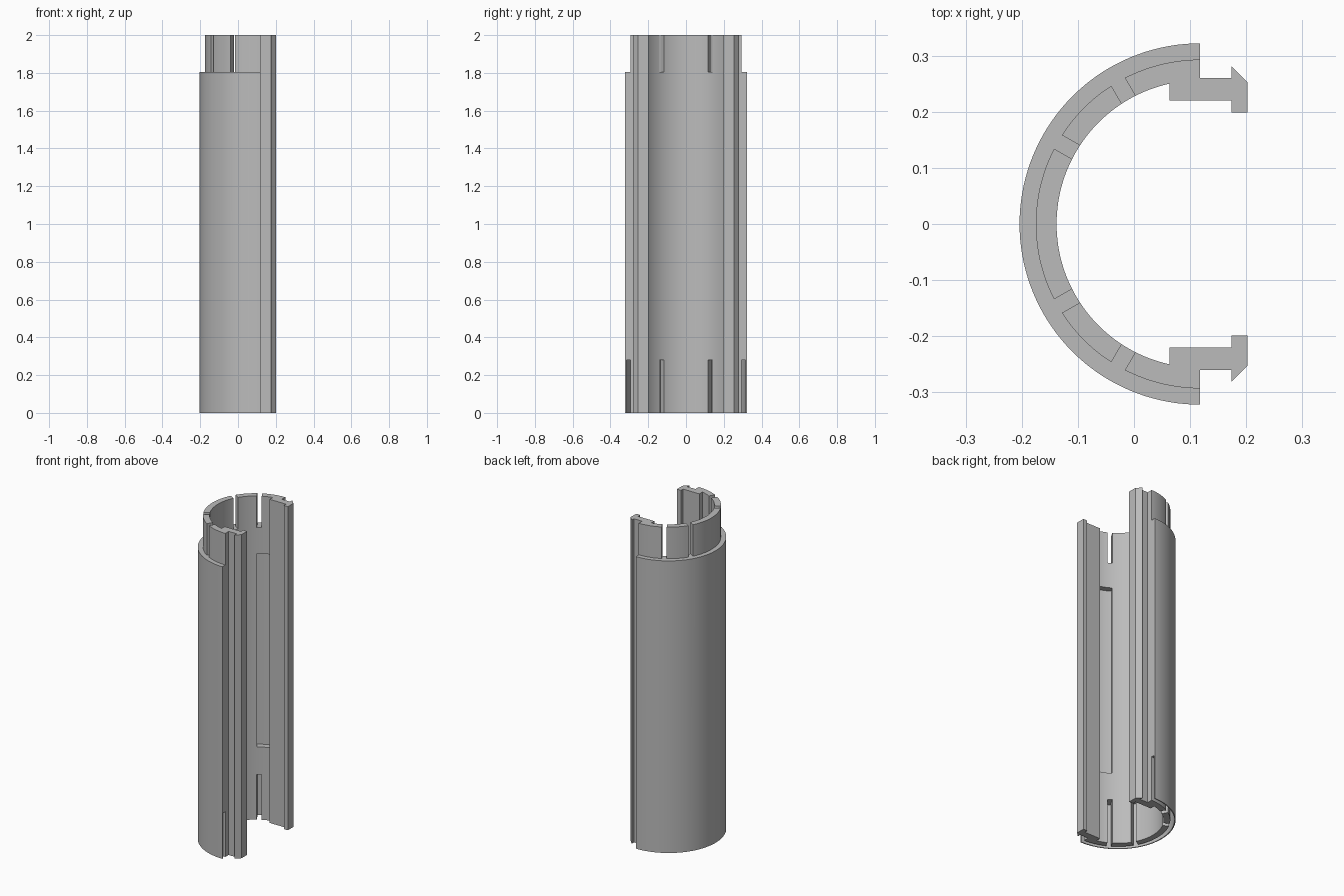
import bpy, bmesh, math

if "Cube" in bpy.data.objects:
    bpy.data.objects.remove(bpy.data.objects["Cube"])

CX = 0.118                 # centre of the arcs
R_OUT, R_MID, R_IN = 0.322, 0.293, 0.256


def arc(r, a0, a1, n=72):
    """Points on an arc around (CX, 0), angles in degrees."""
    pts = []
    for i in range(n + 1):
        a = math.radians(a0 + (a1 - a0) * i / n)
        pts.append((CX + r * math.cos(a), r * math.sin(a)))
    return pts


def prism(name, pts, z0, z1):
    """Extrude a closed outline from z0 to z1."""
    bm = bmesh.new()
    face = bm.faces.new([bm.verts.new((x, y, z0)) for x, y in pts])
    top = bmesh.ops.extrude_face_region(bm, geom=[face])["geom"]
    bmesh.ops.translate(bm, vec=(0, 0, z1 - z0),
                        verts=[v for v in top if isinstance(v, bmesh.types.BMVert)])
    bmesh.ops.recalc_face_normals(bm, faces=bm.faces)
    mesh = bpy.data.meshes.new(name)
    bm.to_mesh(mesh)
    bm.free()
    ob = bpy.data.objects.new(name, mesh)
    bpy.context.collection.objects.link(ob)
    return ob


def half_ring(r0, r1):
    """Half ring outline, its ends run on past the open side."""
    e = CX + 0.03
    return ([(e, r1)] + arc(r1, 90, 270) + [(e, -r1), (e, -r0)]
            + arc(r0, 270, 90) + [(e, r0)])


def slot(angle, r0, r1, w=0.028):
    """Parallel-sided radial slot outline."""
    a = math.radians(angle)
    c, s, h = math.cos(a), math.sin(a), w / 2
    return [(CX + r * c - t * s, r * s + t * c)
            for r, t in ((r0, -h), (r1, -h), (r1, h), (r0, h))]


# Channel body: half pipe with a hooked rail along each edge
rail = [(CX, 0.260), (0.174, 0.260), (0.174, 0.281), (0.202, 0.253),
        (0.202, 0.199), (0.174, 0.199), (0.174, 0.220), (0.063, 0.220)]
end = math.degrees(math.acos((0.063 - CX) / R_IN))
outline = (arc(R_OUT, 90, 270) + [(x, -y) for x, y in rail]
           + arc(R_IN, 360 - end, end) + rail[::-1])
body = prism("channel_body", outline, 0, 2)

# Cutters: top shoulder, bottom groove, finger slots, inner side recesses
cutters = [prism("shoulder_cutter", half_ring(R_MID, 0.36), 1.805, 2.1),
           prism("groove_cutter", half_ring(R_MID, 0.316), -0.1, 0.28)]
for a in (120, 150, 210, 240):
    cutters.append(prism("top_slot_cutter", slot(a, 0.2, 0.34), 1.805, 2.1))
    cutters.append(prism("bottom_slot_cutter", slot(a, 0.2, 0.30), -0.1, 0.28))
for s in (1, -1):
    pts = arc(R_MID, 105, 123, 10) + arc(0.22, 123, 105, 10)
    cutters.append(prism("recess_cutter", [(x, s * y) for x, y in pts], 0.45, 1.645))

bpy.context.view_layer.objects.active = body
for cut in cutters:
    cut.hide_render = True
    mod = body.modifiers.new("cut", "BOOLEAN")
    mod.operation = "DIFFERENCE"
    mod.solver = "EXACT"
    mod.object = cut
    bpy.ops.object.modifier_apply(modifier=mod.name)
    bpy.data.objects.remove(cut)

# Plain grey finish
grey = bpy.data.materials.new("plain_grey")
grey.diffuse_color = (0.5, 0.5, 0.5, 1)
grey.use_nodes = True
grey.node_tree.nodes["Principled BSDF"].inputs["Base Color"].default_value = grey.diffuse_color
body.data.materials.clear()
body.data.materials.append(grey)
for p in body.data.polygons:
    p.material_index = 0

bpy.ops.object.select_all(action="DESELECT")
body.select_set(True)
bpy.ops.object.shade_smooth_by_angle(angle=math.radians(25))
